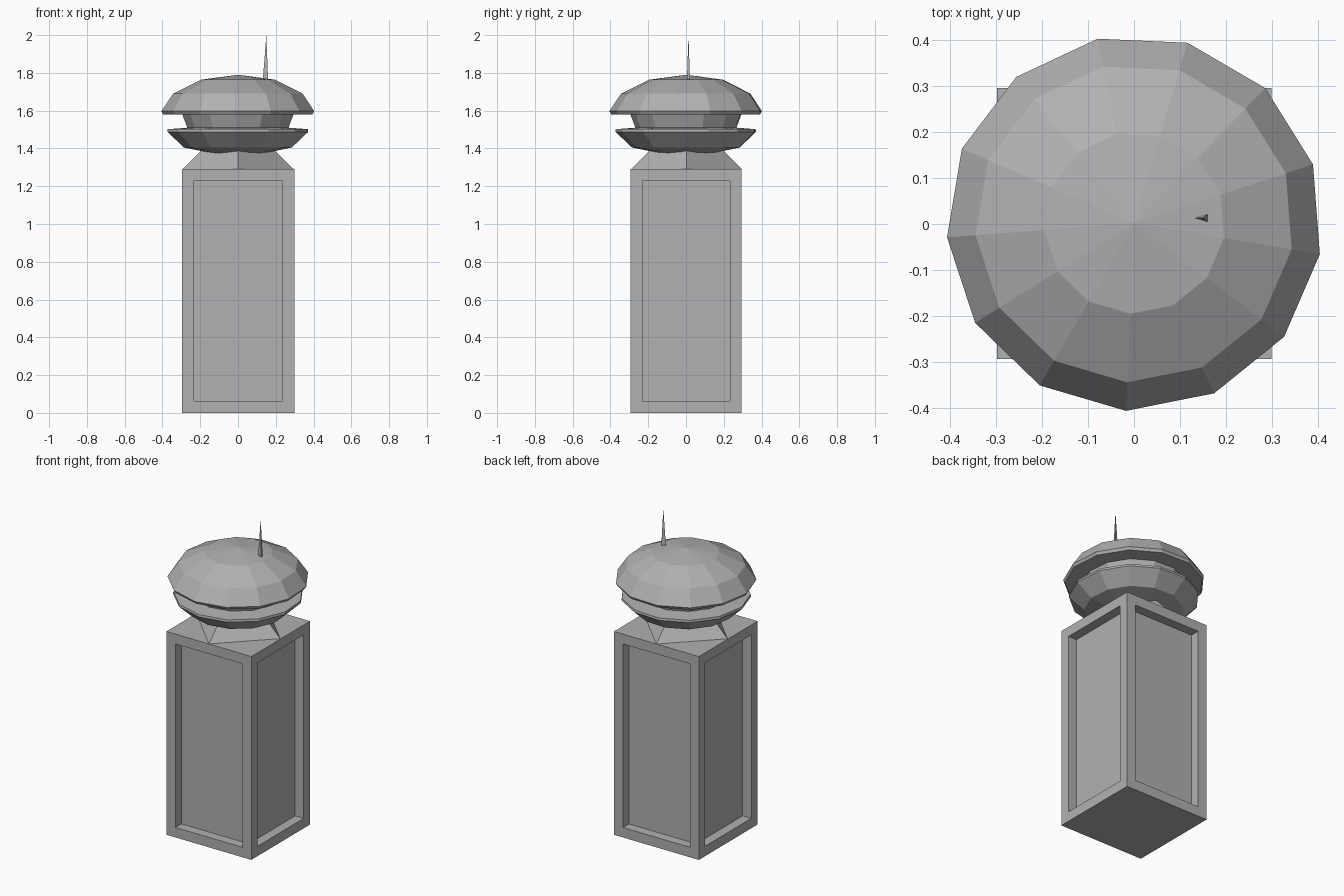
import bpy, bmesh
from math import sin, cos, radians, pi
from mathutils import Matrix

if "Cube" in bpy.data.objects:
    bpy.data.objects.remove(bpy.data.objects["Cube"])

# Mid-grey shared by every part
grey = bpy.data.materials.new("mid_grey")
grey.diffuse_color = (0.44, 0.44, 0.44, 1)
grey.use_nodes = True
grey.node_tree.nodes["Principled BSDF"].inputs["Base Color"].default_value = grey.diffuse_color


def finish(name, bm):
    bmesh.ops.recalc_face_normals(bm, faces=bm.faces)
    mesh = bpy.data.meshes.new(name)
    bm.to_mesh(mesh)
    bm.free()
    mesh.materials.append(grey)
    obj = bpy.data.objects.new(name, mesh)
    bpy.context.collection.objects.link(obj)
    return obj


def lathe(name, profile, sides=13, start=radians(-9.5), scale=(1, 1, 1), loc=(0.001, 0.002, 0)):
    """Revolve (radius, z) points; radius 0 makes a pole."""
    bm = bmesh.new()
    rings = []
    for r, z in profile:
        count = sides if r > 0 else 1
        rings.append([bm.verts.new((r * cos(start + 2 * pi * i / sides),
                                    r * sin(start + 2 * pi * i / sides), z))
                      for i in range(count)])
    for a, b in zip(rings, rings[1:]):
        for i in range(sides):
            j = (i + 1) % sides
            if len(a) == 1:
                bm.faces.new((a[0], b[i], b[j]))
            elif len(b) == 1:
                bm.faces.new((a[i], a[j], b[0]))
            else:
                bm.faces.new((a[i], a[j], b[j], b[i]))
    bm.transform(Matrix.Translation(loc) @ Matrix.Diagonal((*scale, 1)))
    return finish(name, bm)


# Square tower with a recessed panel on each side
bm = bmesh.new()
bmesh.ops.create_cube(bm, size=1, matrix=Matrix.Translation((0.001, 0.001, 0.645))
                      @ Matrix.Diagonal((0.596, 0.588, 1.29, 1)))
walls = [f for f in bm.faces if abs(f.normal.z) < 0.5]
bmesh.ops.inset_individual(bm, faces=walls, thickness=0.063, use_even_offset=True)
bmesh.ops.inset_individual(bm, faces=walls, thickness=0, depth=-0.06)
finish("tower", bm)

# Diamond-shaped pyramid joining tower and dish
lathe("pedestal", [(0.294, 1.29), (0.149, 1.435)], sides=4, start=0)

# Lower dish, neck and upper dome
lathe("dish", [(0, 1.372), (0.15, 1.377), (0.288, 1.405), (0.376, 1.488),
               (0.374, 1.502), (0.27, 1.51)])
lathe("neck", [(0.27, 1.51), (0.297, 1.58)])
lathe("dome", [(0.297, 1.58), (0.398, 1.58), (0.408, 1.597), (0.346, 1.69),
               (0.197, 1.764), (0, 1.79)])

# Three-sided antenna spike
lathe("antenna", [(0, 1.75), (0.0195, 1.75), (0, 2.0)], sides=3, start=pi,
      scale=(1, 0.5, 1), loc=(0.15, 0.013, 0))
